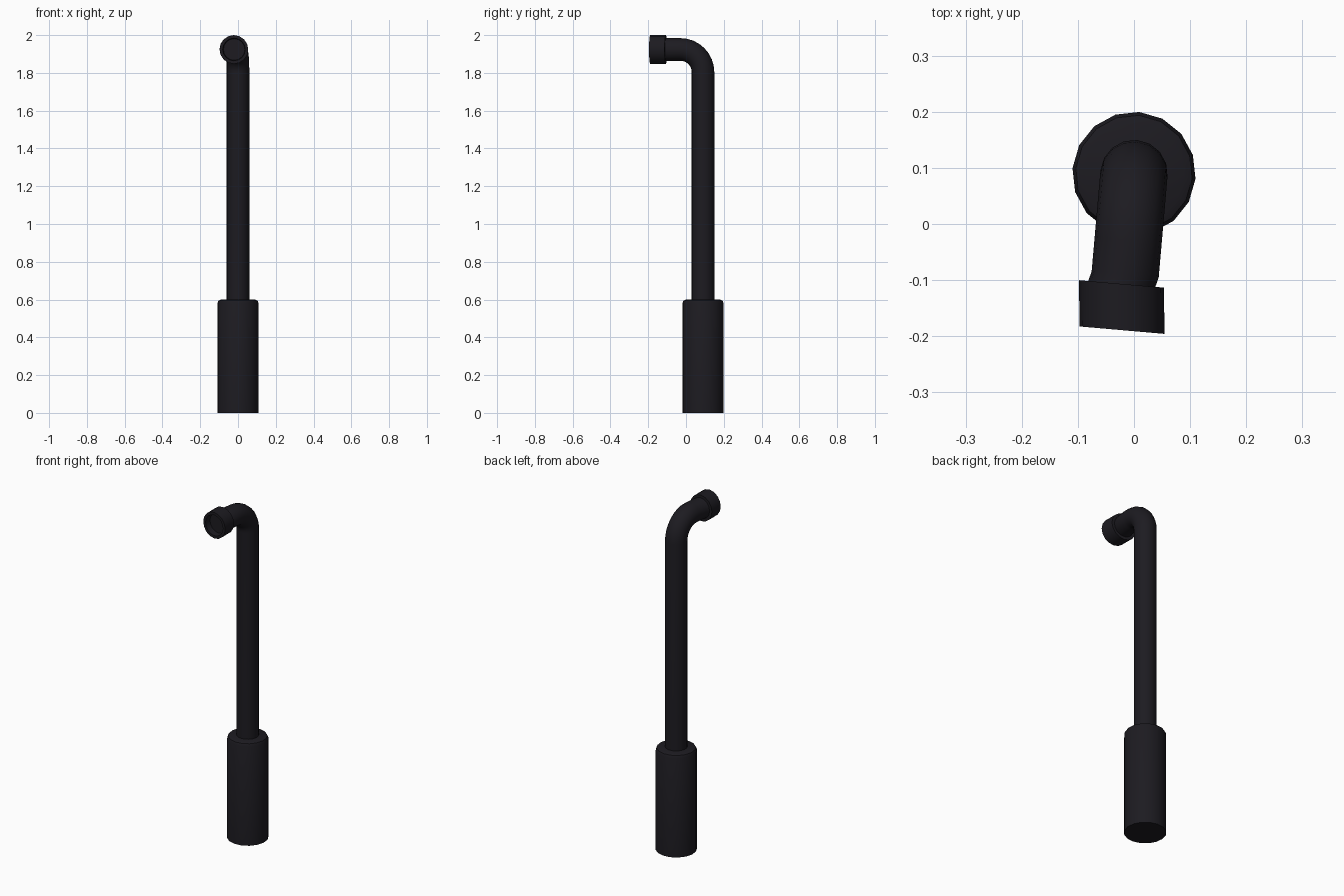
import bpy, bmesh, math
from mathutils import Vector

if "Cube" in bpy.data.objects:
    bpy.data.objects.remove(bpy.data.objects["Cube"])

SIDES = 16
YAW = math.radians(-5)

mat = bpy.data.materials.new("dark_rubber")
mat.diffuse_color = (0.012, 0.011, 0.015, 1)
mat.use_nodes = True
mat.node_tree.nodes["Principled BSDF"].inputs["Base Color"].default_value = mat.diffuse_color


def loft(name, rings, cap_start=True, cap_end=True):
    """Skin circular rings given as (centre, tilt from +z towards -y, radius)."""
    bm = bmesh.new()
    loops = []
    for centre, tilt, r in rings:
        u, v = Vector((1, 0, 0)), Vector((0, math.cos(tilt), math.sin(tilt)))
        loops.append([bm.verts.new(Vector(centre) + r * (math.cos(a) * u + math.sin(a) * v))
                      for a in (2 * math.pi * i / SIDES for i in range(SIDES))])
    for lo, hi in zip(loops, loops[1:]):
        for i in range(SIDES):
            j = (i + 1) % SIDES
            bm.faces.new((lo[i], lo[j], hi[j], hi[i]))
    if cap_start:
        bm.faces.new(loops[0][::-1])
    if cap_end:
        bm.faces.new(loops[-1])
    mesh = bpy.data.meshes.new(name)
    bm.to_mesh(mesh)
    bm.free()
    mesh.materials.append(mat)
    ob = bpy.data.objects.new(name, mesh)
    bpy.context.collection.objects.link(ob)
    ob.location = (0, 0.09, 0)
    ob.rotation_euler.z = YAW
    bpy.ops.object.select_all(action='DESELECT')
    ob.select_set(True)
    bpy.context.view_layer.objects.active = ob
    bpy.ops.object.shade_smooth_by_angle(angle=math.radians(35))
    return ob


# Thick handle with a softened top edge
loft("handle", [((0, 0, 0), 0, 0.11), ((0, 0, 0.58), 0, 0.11),
                ((0, 0, 0.594), 0, 0.104), ((0, 0, 0.6), 0, 0.09)])

# Bent tube
BEND, AXIS_Z = 0.12, 1.924
tube = [((0, 0, 0.59), 0, 0.06)]
for k in range(9):
    a = math.pi / 2 * k / 8
    tube.append(((0, -BEND * (1 - math.cos(a)), AXIS_Z - BEND + BEND * math.sin(a)), a, 0.06))
H = math.pi / 2
tube.append(((0, -0.18, AXIS_Z), H, 0.06))
tube.append(((-0.005, -0.2, AXIS_Z), H, 0.06))
loft("bent_tube", tube)

# Hollow end collar
loft("end_collar", [((-0.005, -0.198, AXIS_Z), H, 0.076), ((0.003, -0.28, AXIS_Z), H, 0.076),
                    ((0.003, -0.28, AXIS_Z), H, 0.06), ((0.001, -0.245, AXIS_Z), H, 0.057)])
